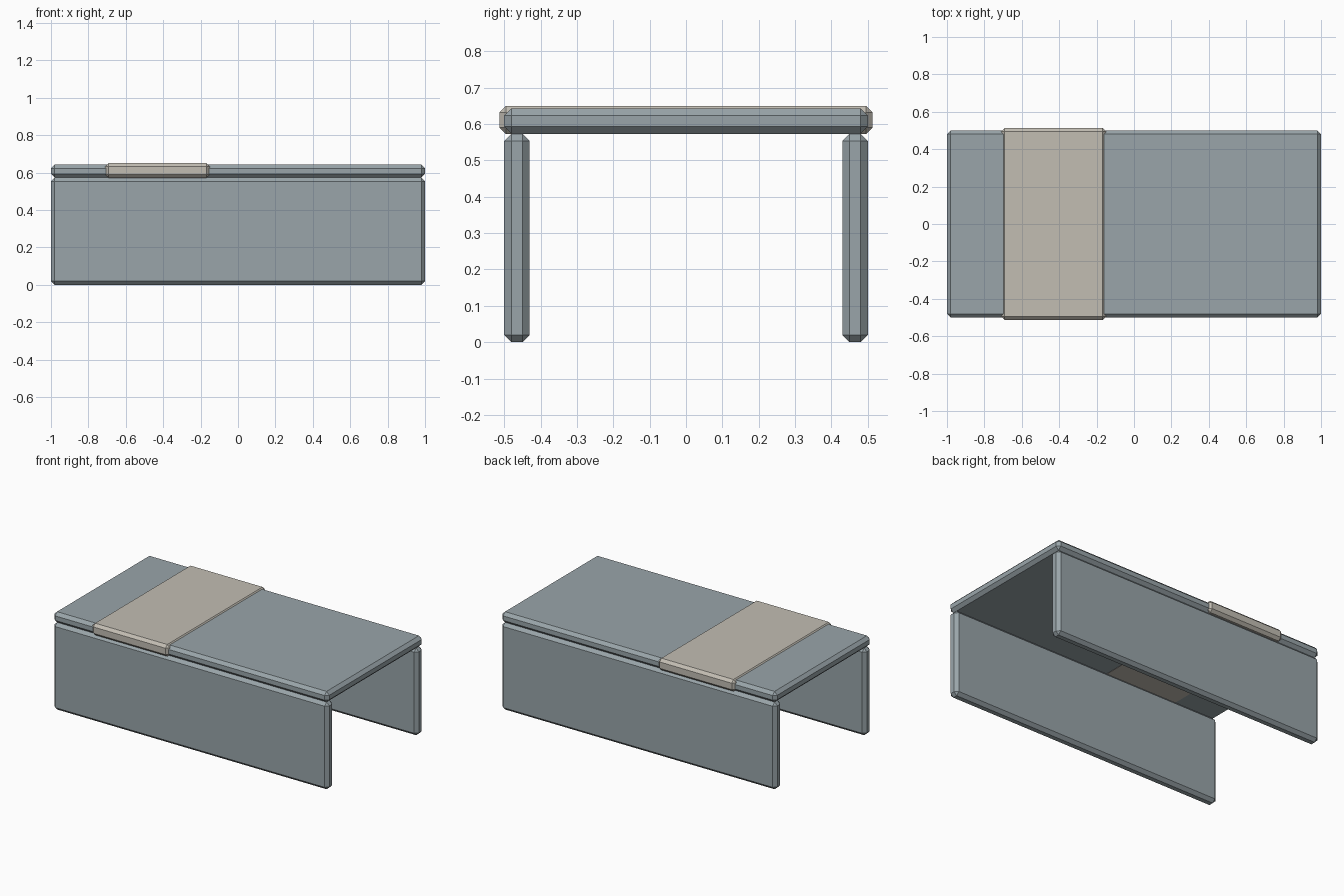
import bpy, bmesh

if "Cube" in bpy.data.objects:
    bpy.data.objects.remove(bpy.data.objects["Cube"])


def material(name, colour):
    mat = bpy.data.materials.new(name)
    mat.diffuse_color = (*colour, 1)
    mat.use_nodes = True
    mat.node_tree.nodes["Principled BSDF"].inputs["Base Color"].default_value = mat.diffuse_color
    return mat


def chamfered_box(name, x, y, z, chamfer, mat):
    """Box spanning the (min, max) ranges, with flat single-segment chamfers."""
    bm = bmesh.new()
    bmesh.ops.create_cube(bm, size=1)
    for v in bm.verts:
        for i, (lo, hi) in enumerate((x, y, z)):
            v.co[i] = hi if v.co[i] > 0 else lo
    bmesh.ops.bevel(bm, geom=bm.edges[:], offset=chamfer, segments=1,
                    affect='EDGES')
    mesh = bpy.data.meshes.new(name)
    bm.to_mesh(mesh)
    bm.free()
    mesh.materials.append(mat)
    obj = bpy.data.objects.new(name, mesh)
    bpy.context.collection.objects.link(obj)
    return obj


slate = material("slate", (0.32, 0.375, 0.40))
cloth = material("runner_cloth", (0.54, 0.51, 0.45))

# Table top
chamfered_box("table_top", (-1, 1), (-0.5, 0.5), (0.573, 0.643), 0.02, slate)

# Full-length side panels
chamfered_box("front_panel", (-1, 1), (-0.5, -0.43), (0, 0.573), 0.02, slate)
chamfered_box("back_panel", (-1, 1), (0.43, 0.5), (0, 0.573), 0.02, slate)

# Runner wrapped across the top
chamfered_box("runner", (-0.71, -0.15), (-0.513, 0.513), (0.572, 0.65),
              0.018, cloth)
